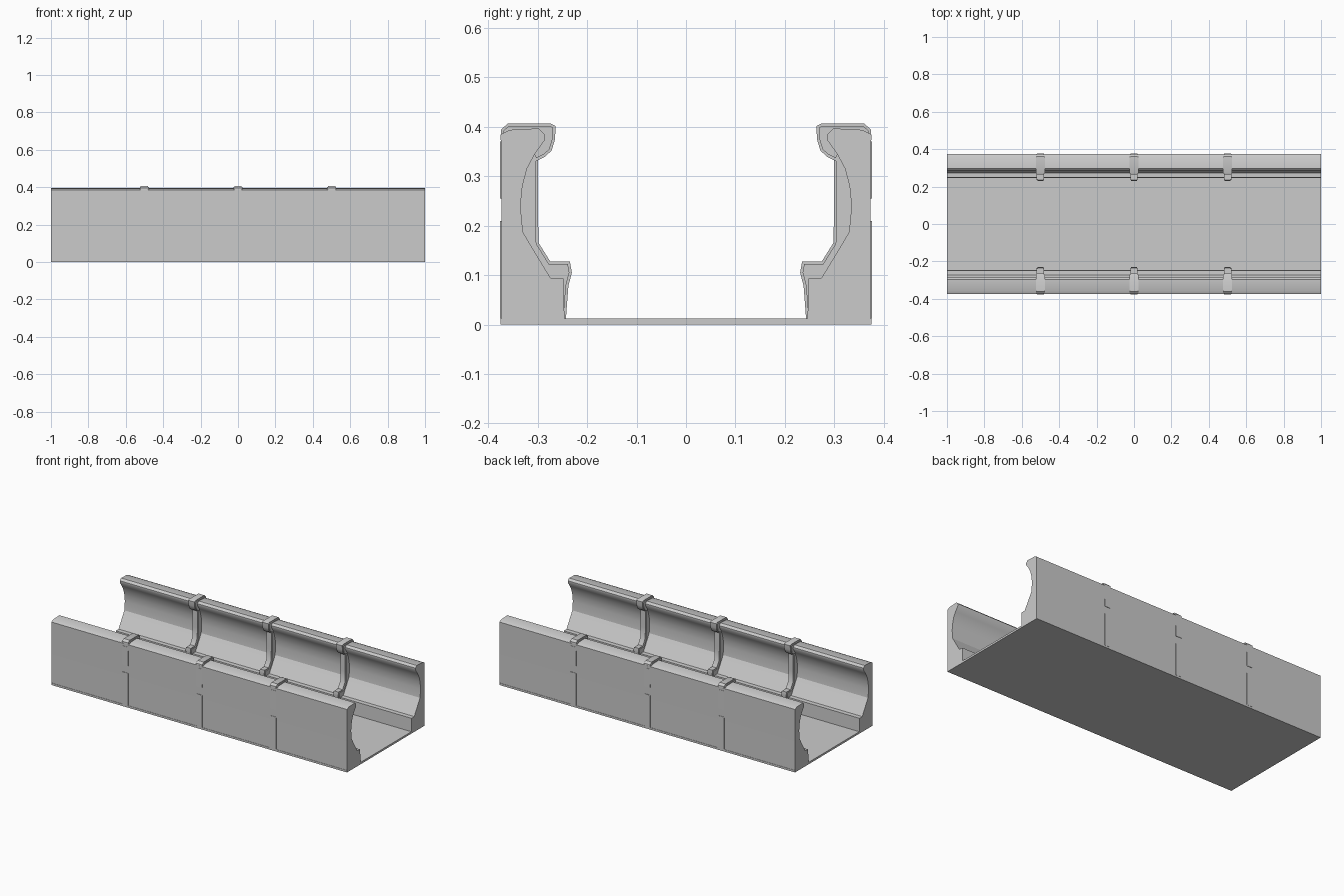
import bpy
import bmesh
import math

cube = bpy.data.objects.get("Cube")
if cube:
    bpy.data.objects.remove(cube, do_unlink=True)

grey = bpy.data.materials.new("plain grey")
grey.use_nodes = True
colour = (0.6, 0.6, 0.6, 1)
grey.diffuse_color = colour
grey.node_tree.nodes["Principled BSDF"].inputs["Base Color"].default_value = colour


def extrude_profile(name, profile, side, x, half, bevel=0.0, angle=40):
    """Extrude a (y, z) outline along x; side is 1 for back, -1 for front."""
    bm = bmesh.new()
    rings = [[bm.verts.new((x + e, side * y, z)) for y, z in profile]
             for e in (-half, half)]
    n = len(profile)
    for ring in rings:
        bm.faces.new(ring)
    for i in range(n):
        j = (i + 1) % n
        bm.faces.new((rings[0][i], rings[0][j], rings[1][j], rings[1][i]))
    bmesh.ops.recalc_face_normals(bm, faces=bm.faces)
    if bevel:
        ends = [e for e in bm.edges if abs(e.verts[0].co.x - e.verts[1].co.x) < 1e-5]
        bmesh.ops.bevel(bm, geom=ends, offset=bevel, segments=2,
                        affect='EDGES', clamp_overlap=True)
    mesh = bpy.data.meshes.new(name)
    bm.to_mesh(mesh)
    bm.free()
    mesh.materials.append(grey)
    obj = bpy.data.objects.new(name, mesh)
    bpy.context.collection.objects.link(obj)
    bpy.ops.object.select_all(action='DESELECT')
    obj.select_set(True)
    bpy.context.view_layer.objects.active = obj
    bpy.ops.object.shade_smooth_by_angle(angle=math.radians(angle))
    return obj


# Outlines of one side, as (distance from the middle, height)
lower_wall = [(0.373, 0.012), (0.373, 0.187), (0.33, 0.187), (0.302, 0.14),
              (0.274, 0.094), (0.248, 0.093), (0.246, 0.012)]
upper_wall = [(0.373, 0.187), (0.375, 0.385), (0.357, 0.394), (0.298, 0.397),
              (0.286, 0.385), (0.286, 0.373), (0.306, 0.345), (0.322, 0.315),
              (0.331, 0.28), (0.335, 0.24), (0.33, 0.187)]
rib_outline = [(0.37, 0.012), (0.37, 0.38), (0.3, 0.38), (0.3, 0.335),
               (0.3, 0.23), (0.298, 0.165), (0.275, 0.128), (0.235, 0.128),
               (0.231, 0.105), (0.238, 0.078), (0.243, 0.012)]
rib_cap = [(0.375, 0.383), (0.374, 0.395), (0.36, 0.407), (0.275, 0.407),
           (0.264, 0.402), (0.265, 0.375), (0.272, 0.352), (0.285, 0.34),
           (0.305, 0.33), (0.325, 0.37)]

# Floor
floor = [(-0.375, 0), (0.375, 0), (0.375, 0.012), (-0.375, 0.012)]
extrude_profile("floor", floor, 1, 0, 1)

for side, label in ((-1, "front"), (1, "back")):
    # Long walls
    extrude_profile(f"{label}_lower_wall", lower_wall, side, 0, 1)
    extrude_profile(f"{label}_upper_wall", upper_wall, side, 0, 1)
    # Ribs with caps and outer strips
    for x, place in ((-0.5, "right"), (0, "middle"), (0.5, "left")):
        tag = f"{label}_{place}"
        extrude_profile(f"{tag}_rib", rib_outline, side, x, 0.02, 0.005)
        extrude_profile(f"{tag}_rib_cap", rib_cap, side, x, 0.025, 0.005)
        for part, low, high in (("lower", 0.012, 0.21), ("upper", 0.255, 0.37)):
            strip = [(0.365, low), (0.376, low), (0.376, high), (0.365, high)]
            extrude_profile(f"{tag}_{part}_strip", strip, side, x, 0.02, 0.001)
